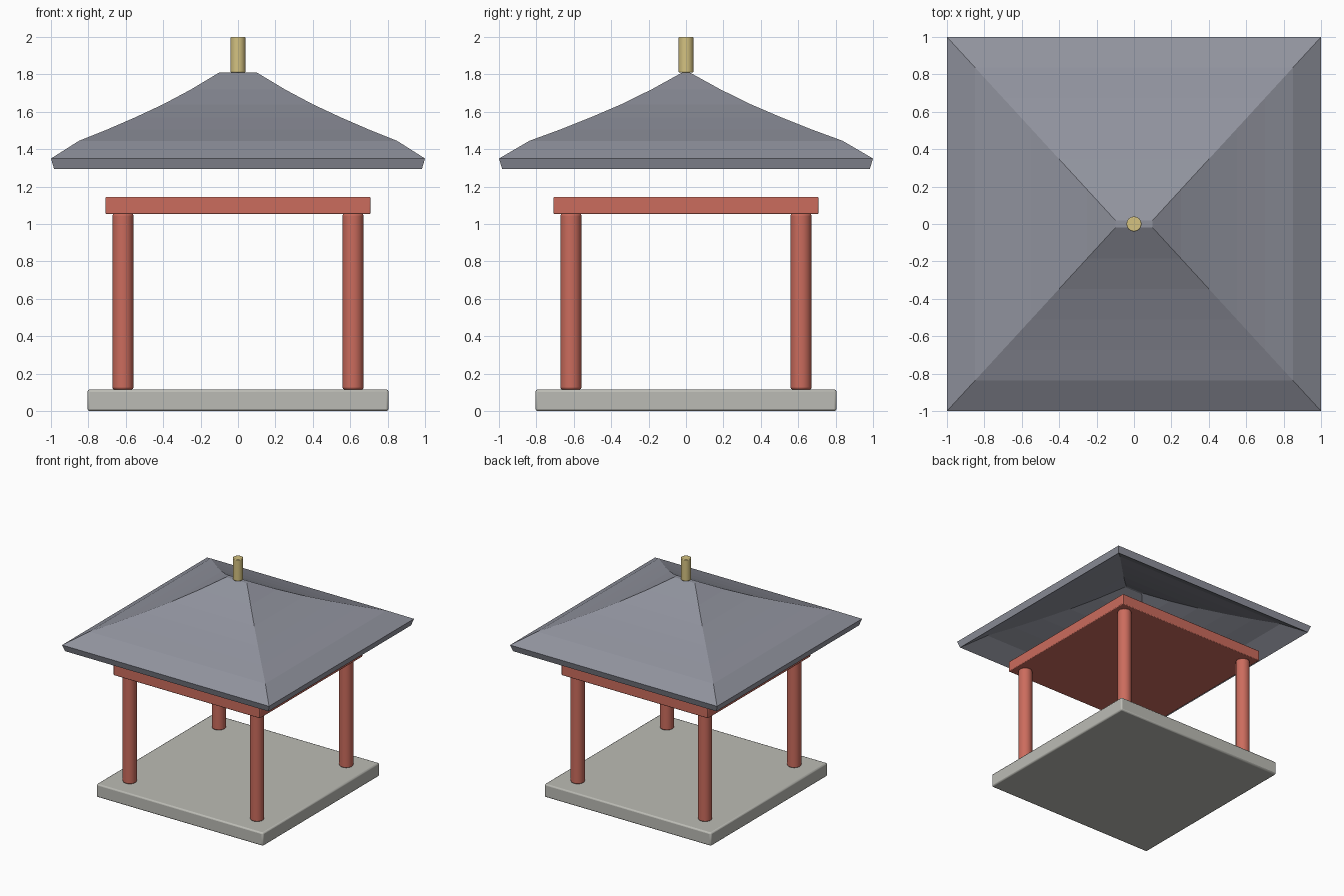
import bpy, bmesh, math

if "Cube" in bpy.data.objects:
    bpy.data.objects.remove(bpy.data.objects["Cube"])

def material(name, rgb):
    m = bpy.data.materials.new(name)
    m.diffuse_color = (*rgb, 1)
    m.use_nodes = True
    m.node_tree.nodes["Principled BSDF"].inputs["Base Color"].default_value = m.diffuse_color
    return m

RED = material("red paint", (0.60, 0.15, 0.11))
STONE = material("stone", (0.50, 0.50, 0.46))
TILE = material("roof tile", (0.28, 0.29, 0.34))
GOLD = material("gold", (0.66, 0.54, 0.22))

def finish(ob, name, mat, bevel):
    ob.name = name
    ob.data.materials.append(mat)
    b = ob.modifiers.new("bevel", 'BEVEL')
    b.width, b.segments, b.limit_method = bevel, 2, 'ANGLE'
    bpy.ops.object.shade_smooth_by_angle(angle=math.radians(35))

def slab(name, half, z0, z1, mat, bevel):
    bpy.ops.mesh.primitive_cube_add(size=1, location=(0, 0, (z0 + z1) / 2))
    ob = bpy.context.object
    ob.scale = (2 * half, 2 * half, z1 - z0)
    bpy.ops.object.transform_apply(location=False, rotation=False, scale=True)
    finish(ob, name, mat, bevel)

def post(name, x, y, r, z0, z1, mat, bevel):
    bpy.ops.mesh.primitive_cylinder_add(vertices=32, radius=r, depth=z1 - z0,
                                        location=(x, y, (z0 + z1) / 2))
    finish(bpy.context.object, name, mat, bevel)

# Stone base and the solid beam slab
slab("base", 0.805, 0, 0.115, STONE, 0.012)
slab("beam_slab", 0.708, 1.053, 1.145, RED, 0.006)

# Four corner pillars
for sx, nx in ((-1, "left"), (1, "right")):
    for sy, ny in ((-1, "front"), (1, "back")):
        post(f"{ny}_{nx}_pillar", sx * 0.615, sy * 0.615, 0.056, 0.115, 1.055, RED, 0.01)

# Hollow concave hip roof: stacked rectangles from ridge to eave
heights = [1.81, 1.72, 1.64, 1.57, 1.505, 1.445, 1.35]
bm = bmesh.new()
rings = []
for i, z in enumerate(heights):
    t = i / 6
    x, y = 0.1 + 0.9 * t, 0.02 + 0.98 * t
    rings.append([bm.verts.new((sx * x, sy * y, z))
                  for sx, sy in ((-1, -1), (1, -1), (1, 1), (-1, 1))])
bm.faces.new(rings[0])
for a, b in zip(rings, rings[1:]):
    for k in range(4):
        n = (k + 1) % 4
        bm.faces.new((a[k], b[k], b[n], a[n]))
bmesh.ops.recalc_face_normals(bm, faces=bm.faces)
mesh = bpy.data.meshes.new("roof")
bm.to_mesh(mesh)
bm.free()
mesh.materials.append(TILE)
roof = bpy.data.objects.new("roof", mesh)
bpy.context.collection.objects.link(roof)
shell = roof.modifiers.new("thickness", 'SOLIDIFY')
shell.thickness, shell.offset = 0.06, -1

# Finial
post("finial", 0, 0, 0.04, 1.81, 2.0, GOLD, 0.005)
